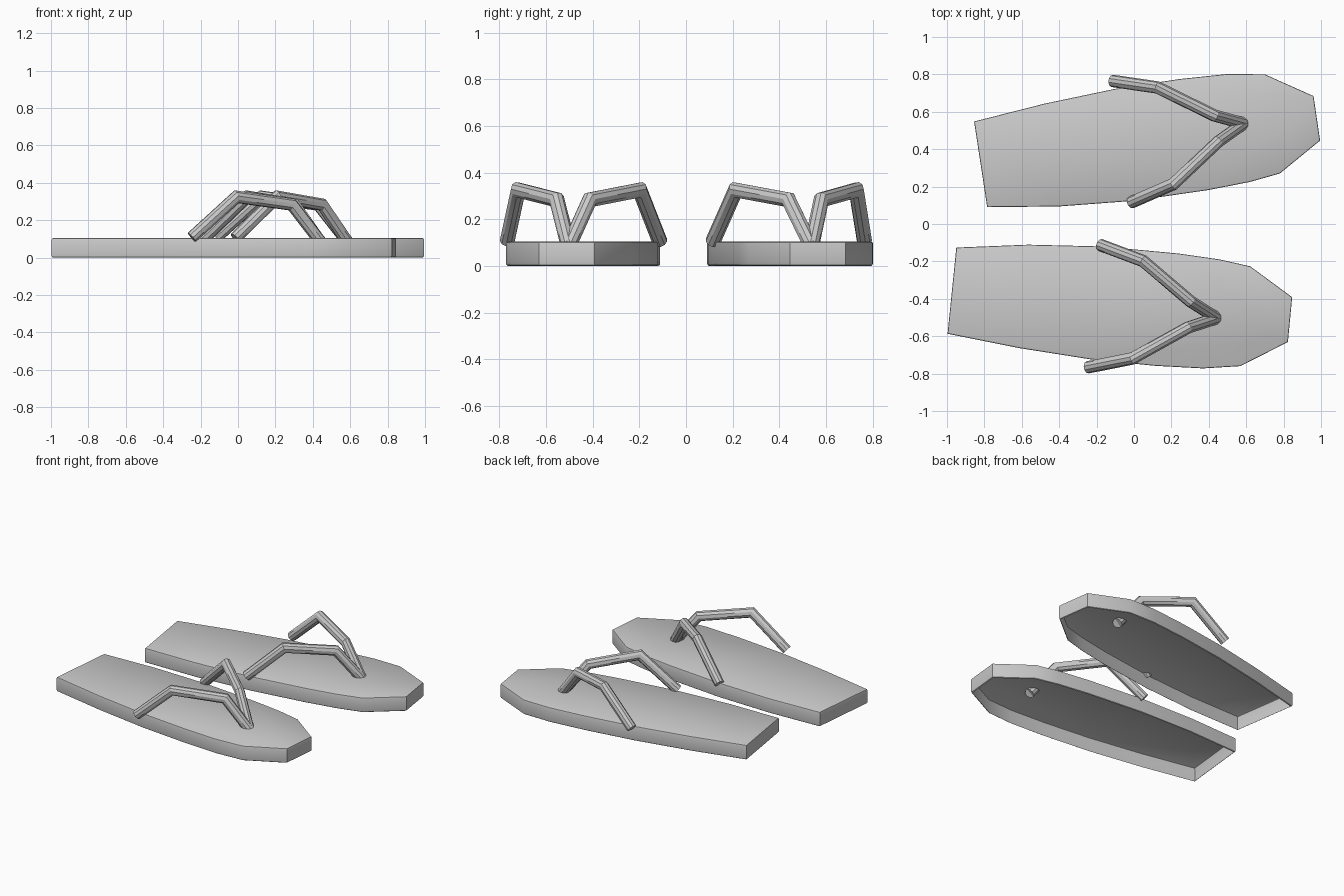
import bpy, bmesh, math
from mathutils import Vector, Matrix

if "Cube" in bpy.data.objects:
    bpy.data.objects.remove(bpy.data.objects["Cube"])

grey = bpy.data.materials.new("plain grey")
grey.diffuse_color = (0.6, 0.6, 0.6, 1)
grey.use_nodes = True
grey.node_tree.nodes["Principled BSDF"].inputs["Base Color"].default_value = grey.diffuse_color

TOP = 0.104      # sole height
RADIUS = 0.033   # strap radius
SIDES = 10

# Left sole outline, anticlockwise from the inner heel corner
OUTLINE = [(-0.785, 0.09), (-0.40, 0.094), (0.0, 0.124), (0.40, 0.182),
           (0.62, 0.225), (0.78, 0.27), (0.995, 0.446), (0.96, 0.684),
           (0.70, 0.80), (0.50, 0.802), (0.243, 0.775), (-0.104, 0.722),
           (-0.48, 0.643), (-0.855, 0.548)]

# Strap centre lines, from the sole edge over two bends to the toe post
STRAPS = {
    "outer_strap": [(-0.115, 0.765, 0.108), (0.125, 0.73, 0.325),
                    (0.43, 0.58, 0.283), (0.585, 0.538, 0.085)],
    "inner_strap": [(-0.015, 0.115, 0.104), (0.21, 0.213, 0.325),
                    (0.45, 0.44, 0.283), (0.585, 0.536, 0.085)],
}


def finish(bm, name, matrix):
    """Place the part, keep its faces outward and shade it."""
    bm.transform(matrix)
    if matrix.determinant() < 0:
        bmesh.ops.reverse_faces(bm, faces=bm.faces[:])
    mesh = bpy.data.meshes.new(name)
    bm.to_mesh(mesh)
    bm.free()
    mesh.materials.append(grey)
    for poly in mesh.polygons:
        poly.use_smooth = True
    mesh.set_sharp_from_angle(angle=math.radians(30))
    obj = bpy.data.objects.new(name, mesh)
    bpy.context.collection.objects.link(obj)


def bridge(bm, low, high):
    n = len(low)
    for i in range(n):
        j = (i + 1) % n
        bm.faces.new((low[i], low[j], high[j], high[i]))


def inset_outline(distance):
    """Outline moved inward along its corner normals."""
    pts = [Vector(p) for p in OUTLINE]
    result = []
    for i, p in enumerate(pts):
        a = (p - pts[i - 1]).normalized()
        b = (pts[(i + 1) % len(pts)] - p).normalized()
        na, nb = Vector((-a.y, a.x)), Vector((-b.y, b.x))
        m = (na + nb).normalized()
        result.append(p + m * distance / m.dot(na))
    return result


def sole(name, matrix):
    """Shell with rounded rims, open underneath."""
    bm = bmesh.new()
    rings = []
    for inset, z in ((0.008, 0), (0.002, 0.004), (0, 0.012),
                     (0, TOP - 0.01), (0.002, TOP - 0.003), (0.008, TOP)):
        rings.append([bm.verts.new((p.x, p.y, z)) for p in inset_outline(inset)])
    for low, high in zip(rings, rings[1:]):
        bridge(bm, low, high)
    bm.faces.new(rings[-1])
    finish(bm, name, matrix)


def tube(name, path, matrix):
    """Round strap with mitred bends and flat ends."""
    bm = bmesh.new()
    pts = [Vector(p) for p in path]
    dirs = [(b - a).normalized() for a, b in zip(pts, pts[1:])]
    u = dirs[0].cross(Vector((0, 0, 1))).normalized()
    v = dirs[0].cross(u)
    ring = []
    for k in range(SIDES):
        t = 2 * math.pi * k / SIDES
        ring.append(pts[0] + RADIUS * (math.cos(t) * u + math.sin(t) * v))
    rings = [ring]
    for i, d in enumerate(dirs):
        n = (d + dirs[i + 1]).normalized() if i + 1 < len(dirs) else d
        ring = [c + d * ((pts[i + 1] - c).dot(n) / d.dot(n)) for c in ring]
        rings.append(ring)
    verts = [[bm.verts.new(c) for c in r] for r in rings]
    for low, high in zip(verts, verts[1:]):
        bridge(bm, low, high)
    bm.faces.new(verts[0][::-1])
    bm.faces.new(verts[-1])
    bmesh.ops.recalc_face_normals(bm, faces=bm.faces[:])
    finish(bm, name, matrix)


# The second sandal is a mirrored copy, slightly turned and shifted back
mirrored = (Matrix.Translation((-0.95, -0.126, 0))
            @ Matrix.Rotation(math.radians(2.9), 4, 'Z')
            @ Matrix.Translation((0.785, 0.09, 0))
            @ Matrix.Diagonal((1, -1, 1, 1)))

for side, matrix in (("left", Matrix.Identity(4)), ("right", mirrored)):
    sole(side + "_sole", matrix)
    for part, path in STRAPS.items():
        tube(side + "_" + part, path, matrix)
